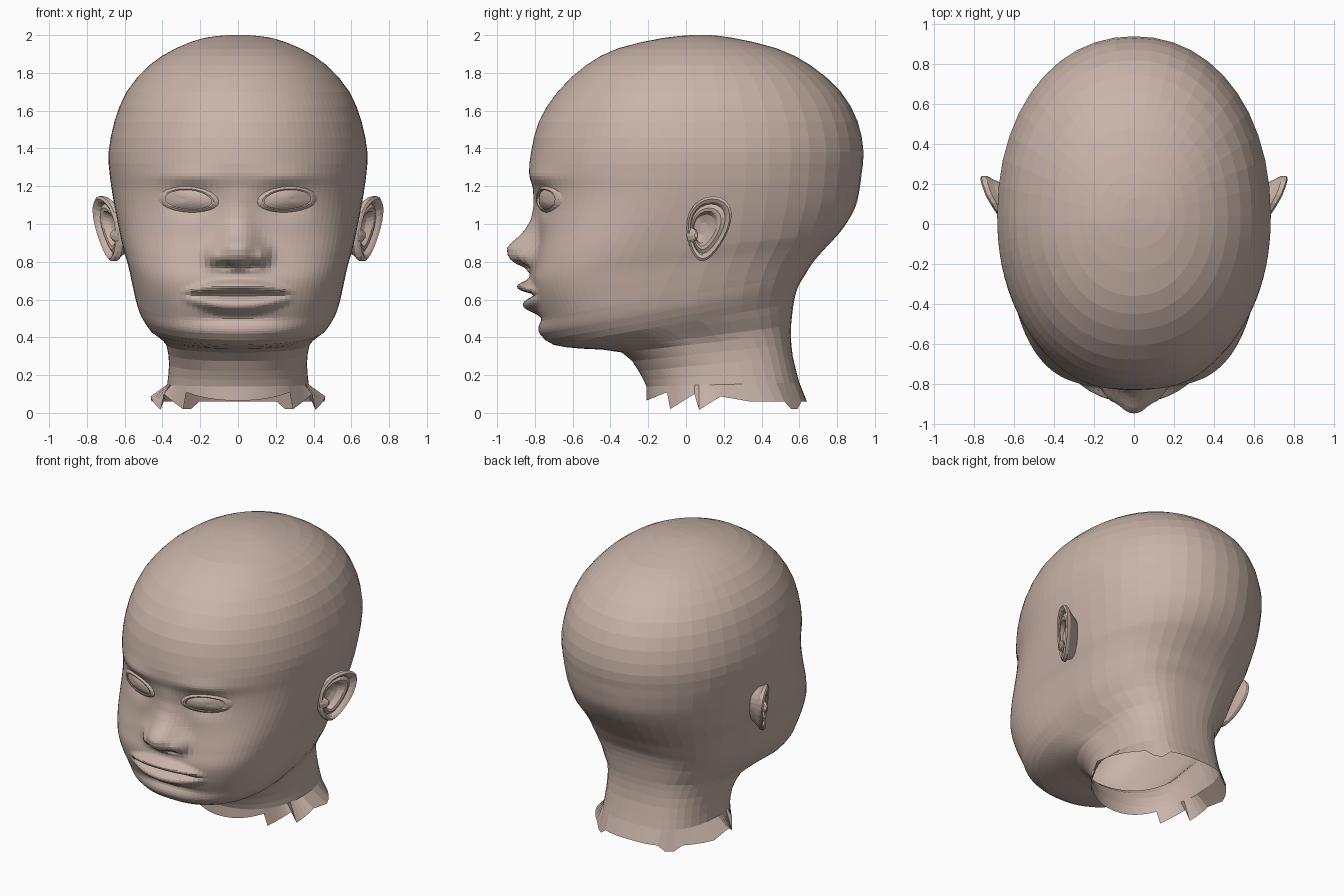
import bpy, bmesh
from math import sin, cos, pi, exp, radians
from mathutils import Vector
from mathutils.bvhtree import BVHTree

if "Cube" in bpy.data.objects:
    bpy.data.objects.remove(bpy.data.objects["Cube"], do_unlink=True)

skin = bpy.data.materials.new("skin")
skin.use_nodes = True
colour = (0.58, 0.45, 0.39, 1)
skin.diffuse_color = colour
skin.node_tree.nodes["Principled BSDF"].inputs["Base Color"].default_value = colour


def bump(value, spread, power=2):
    return exp(-abs(value / spread) ** power)


def lookup(table, value):
    """Straight-line interpolation in a list of (key, result), rising keys."""
    if value <= table[0][0]:
        return table[0][1]
    for (k0, r0), (k1, r1) in zip(table, table[1:]):
        if value <= k1:
            return r0 + (r1 - r0) * (value - k0) / (k1 - k0)
    return table[-1][1]


def spline(p, q, r, s, t):
    return 0.5 * (2 * q + (r - p) * t + (2 * p - 5 * q + 4 * r - s) * t * t
                  + (3 * q - p - 3 * r + s) * t ** 3)


def loft(name, loops, close_start=False, close_end=False):
    """Skin a list of closed loops of points into one flat-shaded object."""
    bm = bmesh.new()
    rows = [[bm.verts.new(p) for p in loop] for loop in loops]
    for a, b in zip(rows, rows[1:]):
        for i in range(len(a)):
            j = (i + 1) % len(a)
            bm.faces.new((a[i], a[j], b[j], b[i]))
    if close_start:
        bm.faces.new(rows[0])
    if close_end:
        bm.faces.new(rows[-1])
    bmesh.ops.recalc_face_normals(bm, faces=bm.faces)
    mesh = bpy.data.meshes.new(name)
    bm.to_mesh(mesh)
    tree = BVHTree.FromBMesh(bm)
    bm.free()
    mesh.materials.append(skin)
    obj = bpy.data.objects.new(name, mesh)
    bpy.context.collection.objects.link(obj)
    return tree


# Head sections: front z, front y, back z, back y, half width
SECTIONS = [
    (2.0, .03, 2.0, .13, .05), (1.985, -.12, 1.985, .25, .18),
    (1.93, -.36, 1.93, .48, .33), (1.84, -.53, 1.84, .66, .47),
    (1.7, -.68, 1.7, .82, .59), (1.54, -.78, 1.54, .91, .655),
    (1.38, -.82, 1.38, .94, .685), (1.27, -.83, 1.27, .93, .68),
    (1.17, -.805, 1.19, .92, .668), (1.05, -.785, 1.1, .9, .65),
    (.93, -.78, 1.02, .86, .63), (.8, -.8, .95, .81, .605),
    (.7, -.82, .88, .745, .58), (.6, -.81, .8, .675, .56),
    (.5, -.785, .73, .63, .54), (.42, -.775, .66, .59, .515),
    (.36, -.7, .58, .57, .47), (.34, -.55, .5, .56, .42),
    (.32, -.34, .42, .555, .38), (.22, -.25, .3, .565, .365),
    (.14, -.21, .16, .6, .375)]
WIDEST_Y = [(.1, .2), (.22, .15), (.32, .05), (.36, -.15), (.5, -.15), (.8, 0), (1.2, .04)]
NOSE_HEIGHT = [(.7, 0), (.74, .015), (.77, .05), (.79, .1), (.81, .13), (.835, .15),
               (.87, .162), (.9, .143), (.93, .11), (.96, .08), (1.02, .04), (1.1, .015), (1.2, 0)]
NOSE_WIDTH = [(.78, .12), (.87, .12), (.95, .1), (1.1, .07)]


def face_relief(x, z):
    """Depth added to the face; negative comes forward."""
    x = abs(x)
    d = -lookup(NOSE_HEIGHT, z) * bump(x, lookup(NOSE_WIDTH, z), 2.4)
    d -= .04 * bump(x - .13, .04) * bump(z - .83, .045)         # nostril wings
    d += .03 * bump(x - .065, .03) * bump(z - .78, .02)         # nostrils
    d += .035 * bump(x - .25, .11) * bump(z - 1.12, .075)       # eye sockets
    d -= .015 * bump(x - .27, .15) * bump(z - 1.25, .04)        # brows
    d += .02 * bump(x, .2) * bump(z - .5, .03)                  # chin crease
    u = x / .29
    if u < 1:                                                   # lips
        full, thin = 1 - u * u, 1 - .5 * u * u
        d -= .075 * full * bump(z - .667 + .03 * u * u, .034 * thin, 2.4)
        d -= .06 * full * bump(z - .568 - .04 * u * u, .04 * thin, 2.4)
        d += .03 * full * bump(z - .625, .013)
    return d


def head_loop(zf, yf, zb, yb, w):
    front_power = 2.1 + 1.2 * bump(zf - .75, .29)
    back_power = 2.12 + .8 * bump(zf - .3, .4)
    mid = min(max(lookup(WIDEST_Y, zf), yf + .02), yb - .02)
    loop = []
    for a in ANGLES:
        f = min(abs(sin(a)), 1)
        front = abs(a) < pi / 2 - .001
        n, reach = (front_power, yf - mid) if front else (back_power, yb - mid)
        y = mid + reach * abs(1 - f ** n) ** (1 / n)
        x = w * sin(a)
        z = zf + (zb - zf) * (y - yf) / (yb - yf)
        if front and .38 < z < 1.4:
            y += face_relief(x, z)
        loop.append(Vector((x, y, z)))
    return loop


# Columns are closest together on the face
FRONT, BACK = 28, 11
half = [pi / 2 * (i / FRONT) ** 1.2 for i in range(FRONT)]
half += [pi / 2 * (1 + i / BACK) for i in range(BACK + 1)]
ANGLES = half + [-a for a in reversed(half[1:-1])]

loops = []
last = len(SECTIONS) - 1
for i in range(last):
    four = [SECTIONS[min(max(i + k, 0), last)] for k in (-1, 0, 1, 2)]
    steps = 10 if 10 <= i <= 13 else 6 if 7 <= i <= 14 else 2
    for s in range(steps):
        loops.append(head_loop(*[spline(*v, s / steps) for v in zip(*four)]))
loops.append(head_loop(*SECTIONS[-1]))

# Torn lower edge of the neck, flaring at the shoulders
edge = []
for p in loops[-1]:
    side = min(abs(p.x) / .375, 1)
    if p.y < -.1:
        z = .065 + .4 * (p.y + .21)
    elif p.y < .32:
        z = .01 + .1 * (((p.y + .1) / .16) % 1)
    else:
        z = .02 if .5 < p.y < .56 else .06
    flare = 1 + .25 * side ** 3 * bump(p.y - .25, .25)
    edge.append(Vector((p.x * flare, p.y + .04 * (p.y > .3), z)))
loops.append(edge)
surface = loft("head", loops, close_start=True)


# Eyes and lids: almond loops laid on the face
def almond(side, scale, lift, count=24):
    loop = []
    for i in range(count):
        t = 2 * pi * i / count
        s = sin(t)
        x = side * (.262 + .122 * scale * cos(t))
        z = 1.125 + (.056 if s > 0 else .048) * scale * s + .008 * cos(t)
        hit = surface.ray_cast(Vector((x, -3, z)), Vector((0, 1, 0)))[0]
        loop.append(Vector((x, hit.y - lift * (1 + .2 * s), z)))
    return loop


def dome(rim, height):
    """Loops that rise from a rim to a rounded crown facing forward."""
    centre = sum(rim, Vector()) / len(rim)
    return [[centre.lerp(p, r) - Vector((0, height * (1 - r * r), 0)) for p in rim]
            for r in (.15, .4, .65, .85, 1)]


for side, label in ((1, "left"), (-1, "right")):
    loft(label + "_eyeball", dome(almond(side, 1.03, .004), .025), close_start=True)
    loft(label + "_eyelids", [almond(side, r, d) for r, d in
                              ((1.0, .002), (1.0, .016), (1.1, .016), (1.22, .008), (1.38, -.006))])


# Ears: loops from the root, over the rim, into the hollow; the front sinks into the head
def ear_loop(side, scale, out, shift=0, count=24):
    loop = []
    for i in range(count):
        t = 2 * pi * i / count
        dz = .172 * scale * sin(t)
        y = .115 + shift + .112 * scale * cos(t) * (1 + .3 * sin(t)) + .17 * dz
        z = .975 + dz
        x = .64 + .4 * y + .12 * (z - .95) + out - .022 * max(0, -cos(t)) * scale
        loop.append(Vector((side * x, y, z)))
    return loop


EAR = ((.7, -.09, -.01), (.86, -.035, 0), (1, -.01, 0), (1, .014, 0), (.92, .024, 0),
       (.82, .014, 0), (.76, -.006, -.004), (.64, .006, -.01), (.54, .002, -.015),
       (.44, -.03, -.022), (.2, -.045, -.025))
for side, label in ((1, "left"), (-1, "right")):
    loft(label + "_ear", [ear_loop(side, *row) for row in EAR], close_end=True)
    # Small flap in front of the ear hollow
    tragus = []
    for k in range(5):
        r = .028 * cos(k * pi / 10)
        tragus.append([Vector((side * (.635 + .01 * k), .03 + .006 * k + r * cos(t), .94 + 1.5 * r * sin(t)))
                       for t in (radians(45 * j) for j in range(8))])
    loft(label + "_ear_flap", tragus, close_end=True)
